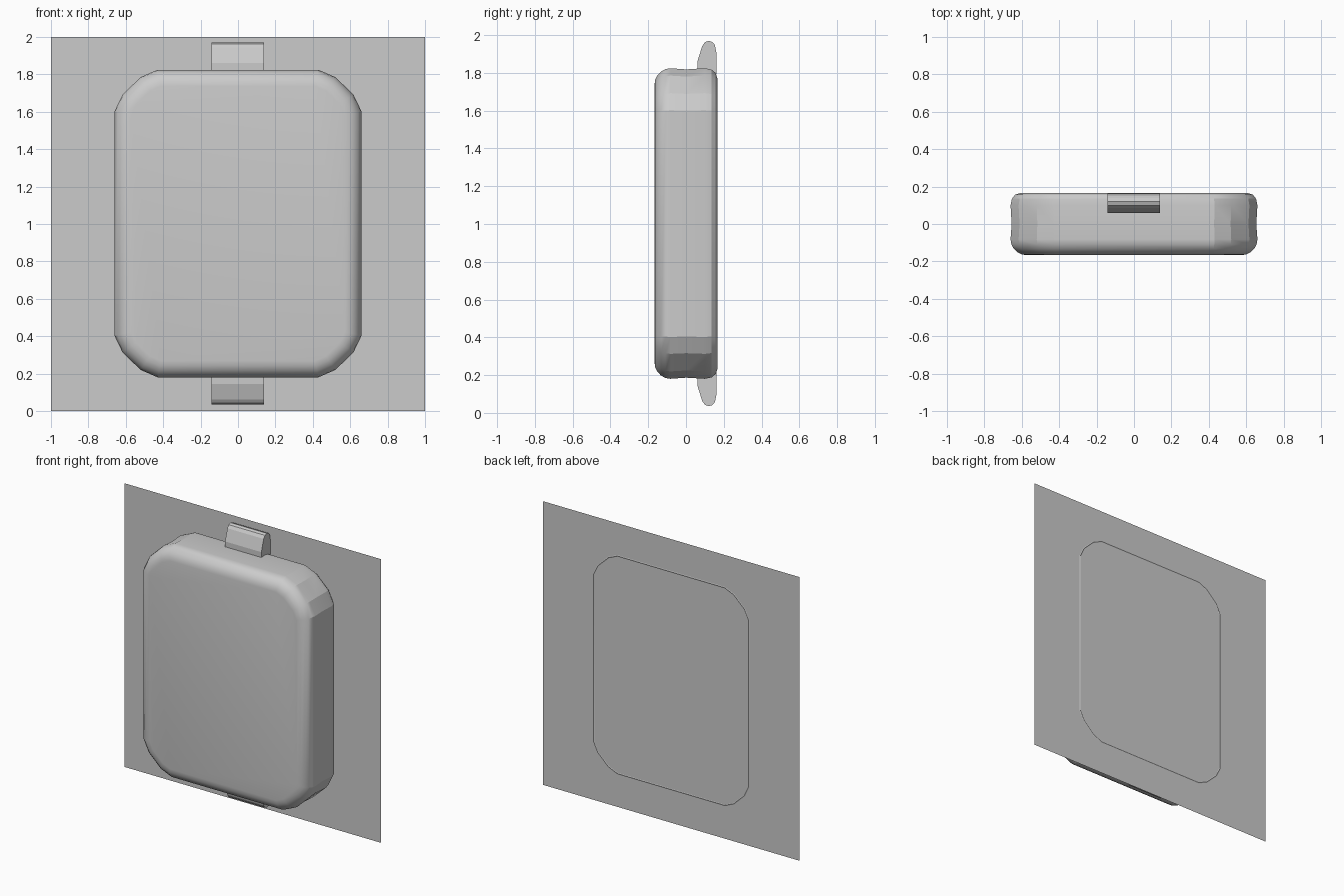
import bpy, bmesh, math
from mathutils import Vector

if "Cube" in bpy.data.objects:
    bpy.data.objects.remove(bpy.data.objects["Cube"])

CZ = 1.0025  # vertical middle of the case


def make_object(name, bm, normals=True):
    if normals:
        bmesh.ops.recalc_face_normals(bm, faces=bm.faces)
    mesh = bpy.data.meshes.new(name)
    bm.to_mesh(mesh)
    bm.free()
    ob = bpy.data.objects.new(name, mesh)
    bpy.context.collection.objects.link(ob)
    return ob


def inset(points, d):
    """Mitred inward offset of a counter-clockwise outline."""
    out = []
    for i, p in enumerate(points):
        a = (p - points[i - 1]).normalized()
        b = (points[(i + 1) % len(points)] - p).normalized()
        na, nb = Vector((-a.y, a.x)), Vector((-b.y, b.x))
        out.append(p + (na + nb) * (d / (1 + na.dot(nb))))
    return out


def bridge(bm, a, b):
    n = len(a)
    for i in range(n):
        bm.faces.new((a[i], a[(i + 1) % n], b[(i + 1) % n], b[i]))


# Case outline: one corner mirrored into all four
corner = [(0.66, 0.6), (0.617, 0.69), (0.52, 0.783), (0.43, 0.822)]
outline = []
for sx, sz in ((1, 1), (-1, 1), (-1, -1), (1, -1)):
    pts = [Vector((x * sx, z * sz)) for x, z in corner]
    outline += pts if sx * sz > 0 else pts[::-1]

# Case: (inset, y) section with a rounded front edge and a rear rim
section = []
for k in range(6):
    t = math.radians(90 * k / 5)
    section.append((0.088 * (1 - math.sin(t)), -0.082 - 0.085 * math.cos(t)))
section += [(0.006, 0.0), (0.0, 0.1), (0.007, 0.135), (0.025, 0.157),
            (0.055, 0.167), (0.065, 0.163)]
bm = bmesh.new()
rings = [[bm.verts.new((p.x, y, p.y + CZ)) for p in inset(outline, d)]
         for d, y in section]
for a, b in zip(rings, rings[1:]):
    bridge(bm, a, b)
bm.faces.new(rings[0])
bm.faces.new(rings[-1])
case = make_object("case", bm)
for o in bpy.context.selected_objects:
    o.select_set(False)
case.select_set(True)
bpy.context.view_layer.objects.active = case
bpy.ops.object.shade_smooth_by_angle(angle=math.radians(20))

# Strap lugs at the top and bottom: side profile extruded across x
profile = [(0.06, 0.79), (0.06, 0.857), (0.086, 0.94), (0.1, 0.96), (0.12, 0.967),
           (0.14, 0.961), (0.153, 0.945), (0.162, 0.9), (0.162, 0.79)]
for name, s in (("top_lug", 1), ("bottom_lug", -1)):
    bm = bmesh.new()
    sides = [[bm.verts.new((x, y, CZ + s * z)) for y, z in profile]
             for x in (-0.143, 0.14)]
    bridge(bm, *sides)
    for side in sides:
        bm.faces.new(side)
    make_object(name, bm)

# Flat square backing panel
bm = bmesh.new()
bm.faces.new([bm.verts.new((x, 0.165, z)) for x, z in ((-1, 0), (1, 0), (1, 2), (-1, 2))])
make_object("back_panel", bm, normals=False)
